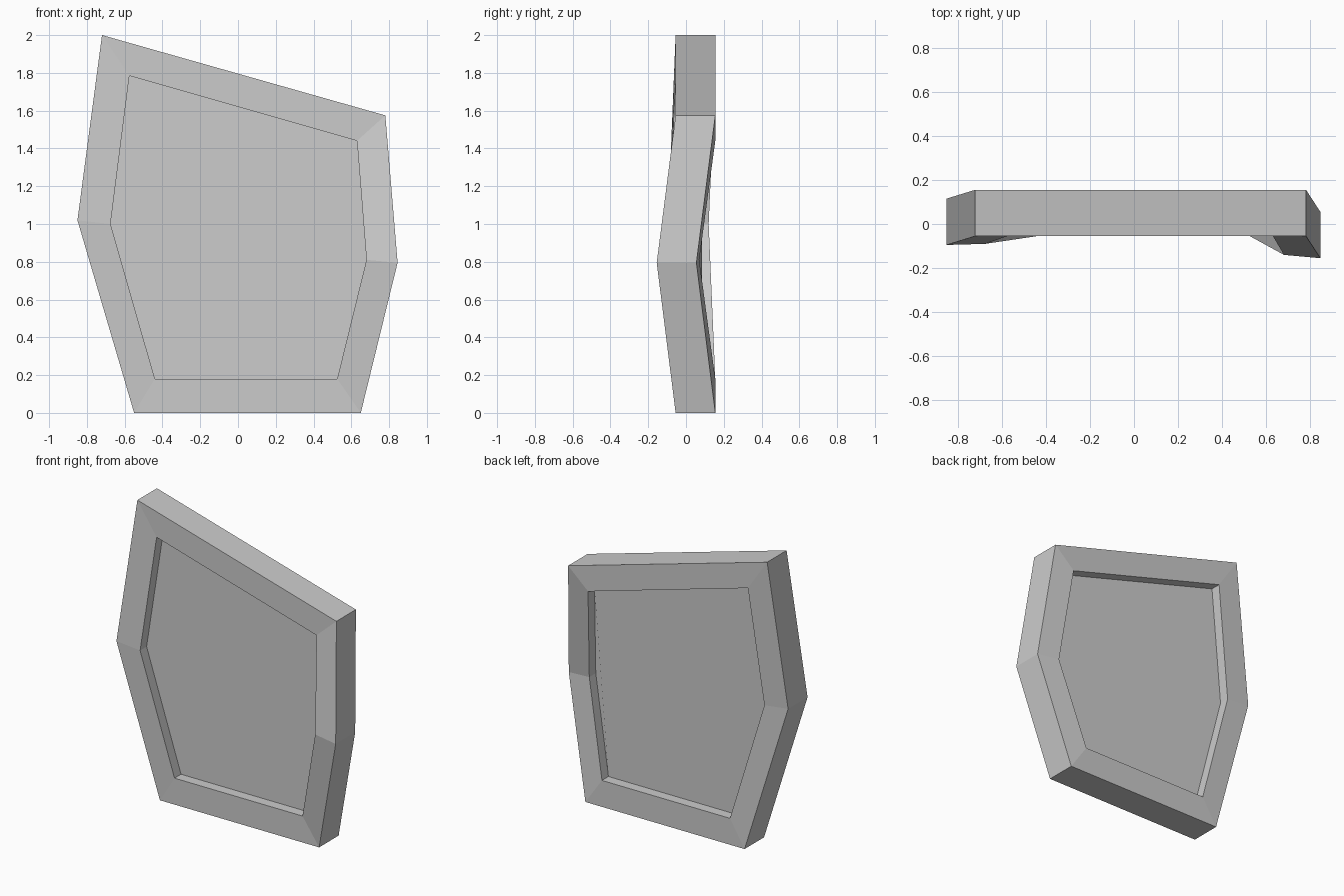
import bpy, bmesh

if "Cube" in bpy.data.objects:
    bpy.data.objects.remove(bpy.data.objects["Cube"])

DEPTH = 0.21    # thickness of the frame along y
RECESS = 0.07   # how far the panel sits behind each frame face

# Front outline of the frame and of its opening (x, y, z), clockwise from top left
outer = [(-0.72, -0.055, 2.0), (0.78, -0.055, 1.575), (0.845, -0.155, 0.795),
         (0.65, -0.055, 0.0), (-0.55, -0.055, 0.0), (-0.85, -0.095, 1.02)]
inner = [(-0.575, -0.055, 1.785), (0.63, -0.055, 1.44), (0.68, -0.14, 0.81),
         (0.525, -0.055, 0.18), (-0.44, -0.055, 0.18), (-0.675, -0.09, 1.0)]

bm = bmesh.new()


def ring(points, dy):
    return [bm.verts.new((x, y + dy, z)) for x, y, z in points]


def bridge(a, b):
    for i in range(len(a)):
        j = (i + 1) % len(a)
        bm.faces.new((a[i], a[j], b[j], b[i]))


# Rings run from the front panel, out around the frame, to the back panel
rings = [ring(inner, RECESS), ring(inner, 0), ring(outer, 0),
         ring(outer, DEPTH), ring(inner, DEPTH), ring(inner, DEPTH - RECESS)]
for a, b in zip(rings, rings[1:]):
    bridge(a, b)

# Recessed panel faces
bm.faces.new(rings[0])
bm.faces.new(rings[-1])
bmesh.ops.recalc_face_normals(bm, faces=bm.faces[:])

mesh = bpy.data.meshes.new("window_panel")
bm.to_mesh(mesh)
bm.free()
bpy.context.collection.objects.link(bpy.data.objects.new("window_panel", mesh))
